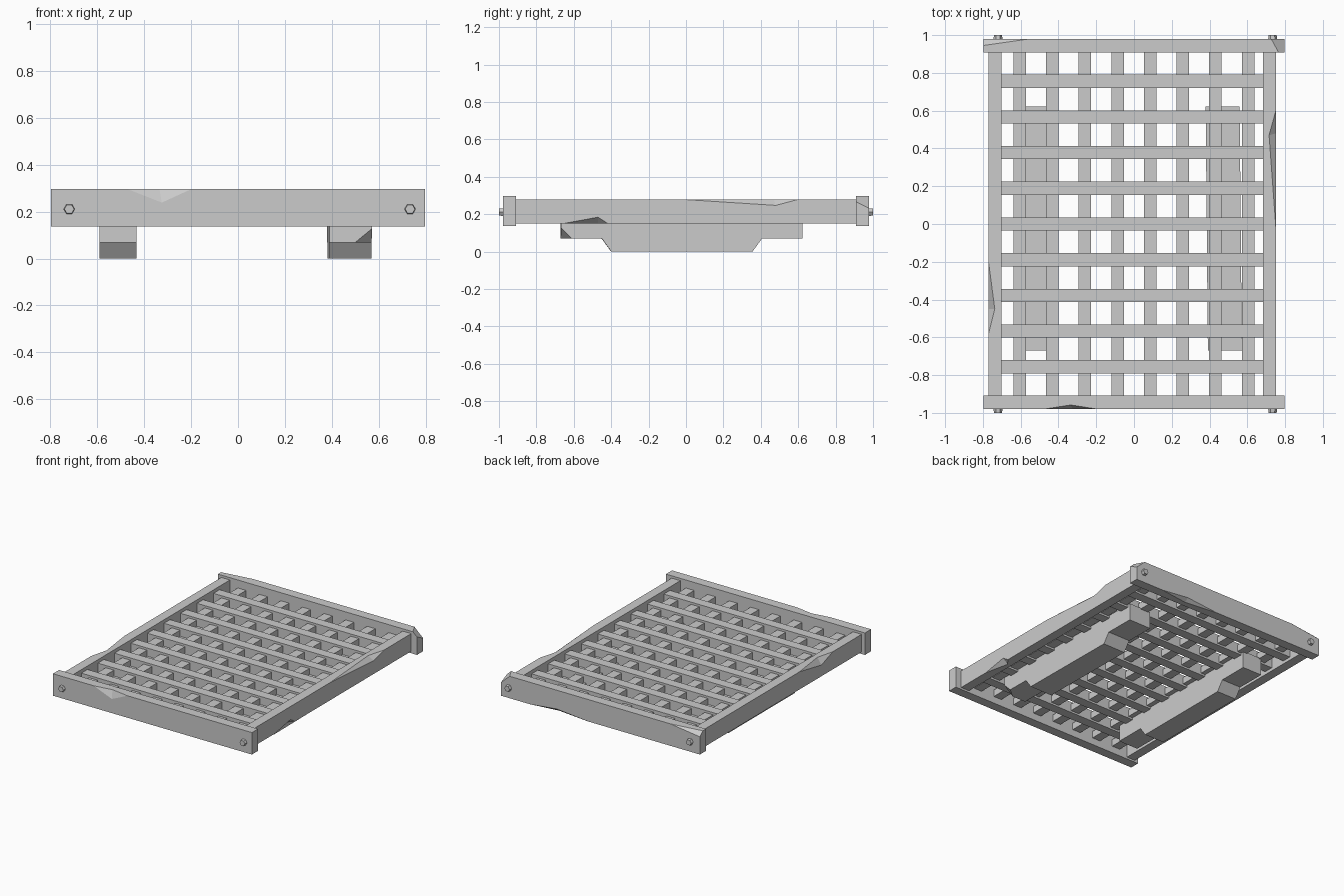
import bpy, bmesh, math
from mathutils import Vector, Matrix

if "Cube" in bpy.data.objects:
    bpy.data.objects.remove(bpy.data.objects["Cube"])

mat = bpy.data.materials.new("plain_grey")
mat.diffuse_color = (0.6, 0.6, 0.6, 1)
mat.use_nodes = True
mat.node_tree.nodes["Principled BSDF"].inputs["Base Color"].default_value = mat.diffuse_color


def finish(name, bm):
    bmesh.ops.recalc_face_normals(bm, faces=bm.faces)
    me = bpy.data.meshes.new(name)
    bm.to_mesh(me)
    bm.free()
    me.materials.append(mat)
    ob = bpy.data.objects.new(name, me)
    bpy.context.collection.objects.link(ob)
    return ob


def add_box(bm, x0, x1, y0, y1, z0, z1):
    m = (Matrix.Translation(((x0 + x1) / 2, (y0 + y1) / 2, (z0 + z1) / 2))
         @ Matrix.Diagonal((x1 - x0, y1 - y0, z1 - z0, 1)))
    bmesh.ops.create_cube(bm, size=1, matrix=m)


def box(name, *dims):
    bm = bmesh.new()
    add_box(bm, *dims)
    return finish(name, bm)


def edge_chip(ob, a, b, p, q):
    """Splinter notch along the edge a-b, reaching p and q on the two faces."""
    a, b, p, q = map(Vector, (a, b, p, q))
    m = (p + q) / 2
    bm = bmesh.new()
    for v in (p, q, a, b):
        bm.verts.new(m + (v - m) * 1.6)
    bmesh.ops.convex_hull(bm, input=bm.verts)
    cutter = finish("chip_cutter", bm)
    cutter.hide_render = True
    mod = ob.modifiers.new("chip", 'BOOLEAN')
    mod.operation, mod.solver, mod.object = 'DIFFERENCE', 'EXACT', cutter
    bpy.context.view_layer.objects.active = ob
    bpy.ops.object.modifier_apply(modifier=mod.name)
    bpy.data.objects.remove(cutter)


def corner_chip(ob, p1, p2, p3):
    """Slice off the corner lying beyond the plane through three points."""
    p1, p2, p3 = map(Vector, (p1, p2, p3))
    n = (p2 - p1).cross(p3 - p1).normalized()
    centre = sum((v.co for v in ob.data.vertices), Vector()) / len(ob.data.vertices)
    if (centre - p1).dot(n) > 0:
        n = -n
    bm = bmesh.new()
    bm.from_mesh(ob.data)
    bmesh.ops.bisect_plane(bm, geom=bm.verts[:] + bm.edges[:] + bm.faces[:], dist=1e-5,
                           plane_co=p1, plane_no=n, clear_outer=True)
    bmesh.ops.holes_fill(bm, edges=[e for e in bm.edges if e.is_boundary], sides=0)
    bmesh.ops.recalc_face_normals(bm, faces=bm.faces)
    bm.to_mesh(ob.data)
    bm.free()


# End rails
YI, YO, Z0, Z1 = 0.909, 0.979, 0.137, 0.296
XE = 0.797
front = box("front_rail", -XE, XE, -YO, -YI, Z0, Z1)
edge_chip(front, (-0.47, -YO, Z1), (-0.2, -YO, Z1), (-0.335, -0.958, Z1), (-0.325, -YO, 0.239))
back = box("back_rail", -XE, XE, YI, YO, Z0, Z1)
corner_chip(back, (0.727, YO, Z1), (0.765, YI, Z1), (XE, YO, 0.232))
corner_chip(back, (-0.56, YO, Z1), (-XE, 0.945, Z1), (-XE, YO, 0.265))
edge_chip(back, (0.57, YO, Z0), (0.1, YO, Z0), (0.35, 0.95, Z0), (0.35, YO, 0.16))

# Side rails
S0, S1 = 0.151, 0.279
XR = 0.751
left = box("left_rail", -0.770, -0.701, -YI, YI, S0, S1)
edge_chip(left, (-0.770, -0.2, S1), (-0.770, -0.58, S1), (-0.737, -0.45, S1), (-0.770, -0.45, 0.232))
right = box("right_rail", 0.682, XR, -YI, YI, S0, S1)
edge_chip(right, (XR, 0.6, S1), (XR, -0.02, S1), (0.715, 0.47, S1), (XR, 0.48, 0.247))
edge_chip(right, (XR, -0.65, S0), (XR, -0.42, S0), (0.712, -0.47, S0), (XR, -0.47, 0.184))

# Lattice: thin lengthwise slats threaded through deeper crosswise slats
bm = bmesh.new()
for i in range(8):
    x = -0.605 + i * 0.1727
    add_box(bm, x - 0.033, x + 0.033, -YI, YI, 0.188, 0.238)
finish("lengthwise_slats", bm)
bm = bmesh.new()
for i in range(9):
    y = (i - 4) * 0.189
    add_box(bm, -0.704, 0.685, y - 0.035, y + 0.035, 0.174, 0.254)
finish("crosswise_slats", bm)


# Runners: stepped profile extruded sideways
def runner(name, cx, width, angle):
    profile = [(-0.67, 0.195), (-0.67, 0.069), (-0.45, 0.069), (-0.40, 0),
               (0.355, 0), (0.405, 0.069), (0.622, 0.069), (0.622, 0.195)]
    bm = bmesh.new()
    f = bm.faces.new([bm.verts.new((-width / 2, y, z)) for y, z in profile])
    ext = bmesh.ops.extrude_face_region(bm, geom=[f])
    bmesh.ops.translate(bm, vec=(width, 0, 0),
                        verts=[g for g in ext["geom"] if isinstance(g, bmesh.types.BMVert)])
    bm.transform(Matrix.Translation((cx, 0, 0)) @ Matrix.Rotation(angle, 4, 'Z'))
    return finish(name, bm)


runner("left_runner", -0.512, 0.157, 0)
r = runner("right_runner", 0.475, 0.18, 0.009)
corner_chip(r, (0.5, -0.67, 0.069), (0.571, -0.67, 0.128), (0.571, -0.61, 0.069))

# Hexagonal bolts through the end rails
for label, x in (("left", -0.72), ("right", 0.734)):
    for end, s in (("front", -1), ("back", 1)):
        bm = bmesh.new()
        m = Matrix.Translation((x, s * 0.985, 0.211)) @ Matrix.Rotation(-s * math.pi / 2, 4, 'X')
        bmesh.ops.create_cone(bm, cap_ends=True, segments=6, radius1=0.025, radius2=0.021,
                              depth=0.03, matrix=m)
        # Turn the hexagon so its points lie sideways
        if not any(abs(v.co.z - 0.211) < 1e-4 for v in bm.verts):
            bmesh.ops.rotate(bm, verts=bm.verts, cent=(x, s, 0.211),
                             matrix=Matrix.Rotation(math.pi / 6, 3, 'Y'))
        finish(f"{end}_{label}_bolt", bm)
